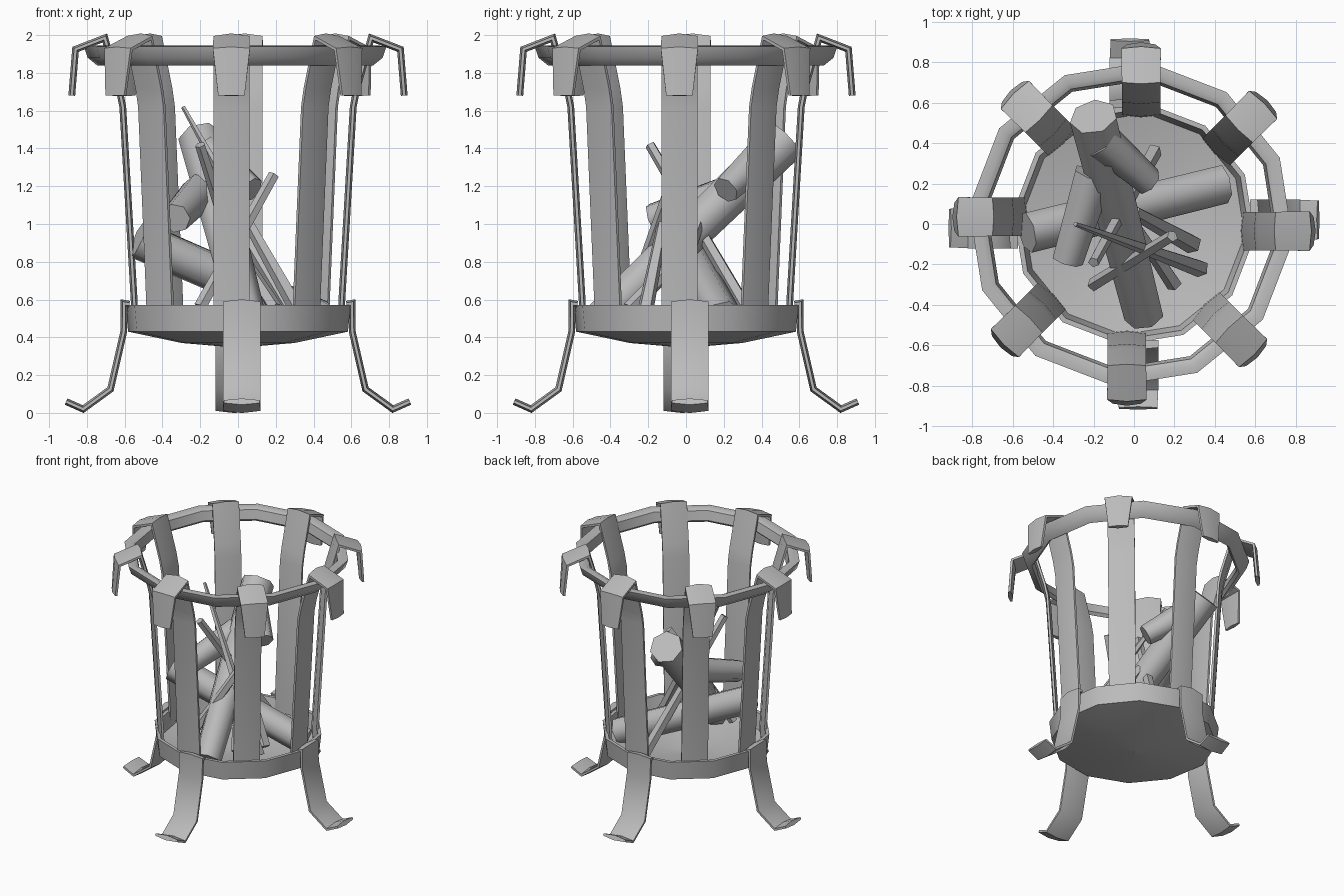
import bpy, bmesh, math
from mathutils import Vector, Matrix

cube = bpy.data.objects.get("Cube")
if cube:
    bpy.data.objects.remove(cube)

GREY = (0.5, 0.5, 0.5, 1)
mat = bpy.data.materials.new("plain grey")
mat.use_nodes = True
mat.diffuse_color = GREY
mat.node_tree.nodes["Principled BSDF"].inputs["Base Color"].default_value = GREY


def loft(name, sections, closed=False, angle=50):
    """Skin a list of equal-length cross-sections into one object."""
    bm = bmesh.new()
    rows = [[bm.verts.new(p) for p in s] for s in sections]
    n = len(rows[0])
    pairs = list(zip(rows, rows[1:]))
    if closed:
        pairs.append((rows[-1], rows[0]))
    else:
        bm.faces.new(rows[0])
        bm.faces.new(rows[-1])
    for a, b in pairs:
        for i in range(n):
            bm.faces.new((a[i], a[(i + 1) % n], b[(i + 1) % n], b[i]))
    bmesh.ops.recalc_face_normals(bm, faces=bm.faces)
    mesh = bpy.data.meshes.new(name)
    bm.to_mesh(mesh)
    bm.free()
    mesh.materials.append(mat)
    obj = bpy.data.objects.new(name, mesh)
    bpy.context.collection.objects.link(obj)
    bpy.ops.object.select_all(action='DESELECT')
    obj.select_set(True)
    bpy.context.view_layer.objects.active = obj
    bpy.ops.object.shade_smooth_by_angle(angle=math.radians(angle))
    return obj


def strip(name, path, angle, shift):
    """Metal strap along (radius, height, half width) points, turned about z."""
    turn = Matrix.Rotation(math.radians(angle), 3, 'Z')
    pts = [Vector((r, z)) for r, z, w in path]
    sections = []
    for i, p in enumerate(pts):
        d1 = (p - pts[i - 1]).normalized() if i else None
        d2 = (pts[i + 1] - p).normalized() if i < len(pts) - 1 else None
        t = ((d1 or d2) + (d2 or d1)).normalized()
        nrm = Vector((t.y, -t.x)) / max(0.6, t.dot(d1 or d2))
        w = path[i][2]
        ring = []
        for side, thick in ((-1, .008), (0, .018), (1, .008), (1, -.008), (0, -.018), (-1, -.008)):
            q = p + nrm * thick
            ring.append(turn @ Vector((q.x, shift + side * w, q.y)))
        sections.append(ring)
    return loft(name, sections, angle=45)


def revolve(name, profile, sides=12, start=24, centre=0.0):
    """Closed profile of (radius, height) swept round the z axis."""
    sections = []
    for k in range(sides):
        a = math.radians(start + k * 360 / sides)
        sections.append([(centre + r * math.cos(a), r * math.sin(a), z) for r, z in profile])
    return loft(name, sections, closed=True, angle=40)


def log(name, start, end, r1, r2, sides=7):
    """Tapered round piece of wood between two points."""
    a, b = Vector(start), Vector(end)
    frame = (b - a).to_track_quat('Z', 'Y')
    sections = []
    for t in (0, 0.5, 1):
        r = r1 + (r2 - r1) * t
        sections.append([a.lerp(b, t) + frame @ Vector((r * math.cos(u), r * math.sin(u), 0))
                         for u in (math.tau * k / sides for k in range(sides))])
    return loft(name, sections, angle=55)


# Bowl and upper hoop
revolve("bowl", [(0.6, 0.57), (0.585, 0.43), (0.3, 0.37), (0.004, 0.345),
                 (0.004, 0.375), (0.3, 0.4), (0.55, 0.46), (0.575, 0.57)])
revolve("upper_hoop", [(0.805, 1.94), (0.785, 1.88), (0.735, 1.84),
                       (0.715, 1.86), (0.73, 1.93), (0.76, 1.945)], centre=-0.015)

# Eight upright straps hooked over the hoop
strap_path = [(0.545, 0.48, .095), (0.55, 0.6, .095), (0.61, 1.62, .095), (0.63, 1.72, .095),
              (0.705, 1.985, .095), (0.86, 1.925, .098), (0.88, 1.68, .07)]
for k in range(8):
    strip(f"strap_{k + 1}", strap_path, 45 * k, -0.035)

# Four bent legs
leg_path = [(0.575, 0.575, .1), (0.603, 0.58, .1), (0.605, 0.43, .1),
            (0.675, 0.125, .1), (0.82, 0.02, .1), (0.91, 0.06, .095)]
for k in range(4):
    strip(f"leg_{k + 1}", leg_path, 90 * k, 0.02)

# Logs and their forks
log("long_log", (0.05, -0.45, 0.5), (-0.2, 0.53, 1.45), 0.1, 0.12)
log("long_log_branch", (-0.17, 0.42, 1.38), (0.07, 0.21, 1.18), 0.1, 0.075)
log("cross_log", (0.44, 0.2, 0.5), (-0.53, -0.04, 0.92), 0.1, 0.105)
log("forked_log", (-0.2, 0.25, 1.17), (-0.33, -0.18, 1.03), 0.1, 0.08)

# Kindling sticks
sticks = [((0.1, 0.36, 0.48), (-0.2, -0.19, 1.42), .04, .028),
          ((0.33, -0.22, 0.52), (-0.29, 0.0, 1.62), .045, .012),
          ((-0.2, -0.3, 0.56), (0.19, -0.06, 1.26), .035, .03),
          ((0.2, -0.3, 0.55), (0.0, 0.0, 0.86), .04, .03),
          ((0.29, -0.1, 0.53), (0.0, 0.06, 1.0), .05, .035)]
for i, (a, b, r1, r2) in enumerate(sticks):
    log(f"stick_{i + 1}", a, b, r1, r2, sides=5)
